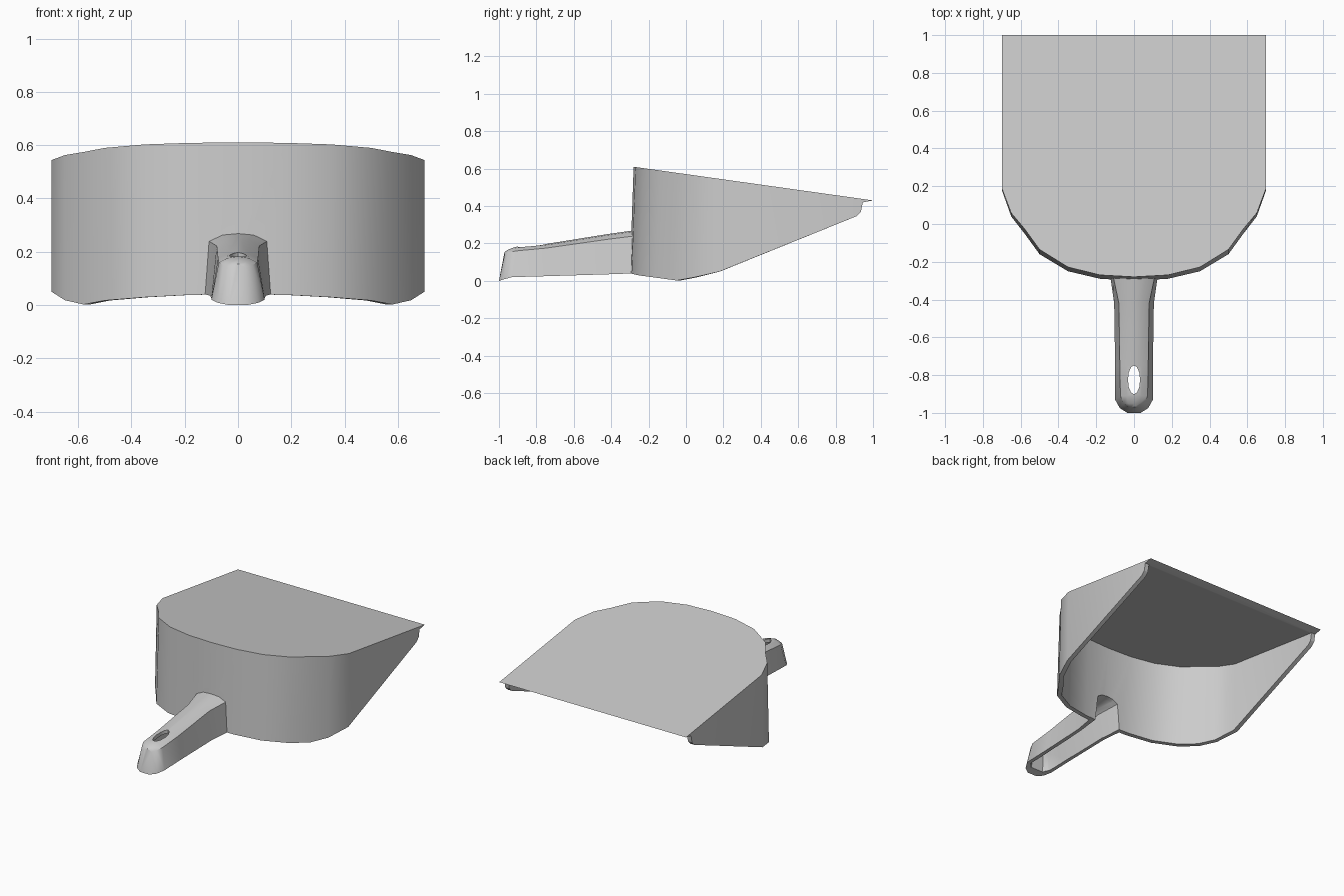
import bpy, bmesh, math
from mathutils import Vector

if "Cube" in bpy.data.objects:
    bpy.data.objects.remove(bpy.data.objects["Cube"])


def make(name, verts, faces):
    me = bpy.data.meshes.new(name)
    bm = bmesh.new()
    vs = [bm.verts.new(v) for v in verts]
    for f in faces:
        bm.faces.new([vs[i] for i in f])
    bmesh.ops.recalc_face_normals(bm, faces=bm.faces)
    bm.to_mesh(me)
    bm.free()
    ob = bpy.data.objects.new(name, me)
    bpy.context.collection.objects.link(ob)
    return ob


def cut(ob, cutter):
    m = ob.modifiers.new("cut", 'BOOLEAN')
    m.operation, m.solver, m.object = 'DIFFERENCE', 'EXACT', cutter
    bpy.context.view_layer.objects.active = ob
    bpy.ops.object.modifier_apply(modifier=m.name)


def smooth(ob, deg):
    bpy.ops.object.select_all(action='DESELECT')
    ob.select_set(True)
    bpy.context.view_layer.objects.active = ob
    bpy.ops.object.shade_smooth_by_angle(angle=math.radians(deg))


def plate_z(y):
    return 0.61 - 0.1406 * (y + 0.28)


# Pan: rim points (x, y, z) of the right half, y shift of the leaning wall
WALL, PLATE = 0.03, 0.018
rim = [(0, -.30, .04, .02), (.18, -.29, .038, .02), (.35, -.25, .029, .022),
       (.50, -.16, .017, .025), (.58, -.05, .002, .025), (.65, .04, .018, .018),
       (.70, .18, .05, .01), (.70, .91, .345, 0), (.70, .935, .37, 0),
       (.70, .945, plate_z(.945) - PLATE, 0)]
full = [(-x, y, z, s) for x, y, z, s in rim[:0:-1]] + rim
n = len(full)
verts = []
for i, (x, y, z, s) in enumerate(full):
    a, b = full[max(i - 1, 0)], full[min(i + 1, n - 1)]
    t = Vector((b[0] - a[0], b[1] - a[1])).normalized()
    ix, iy = x - t.y * WALL, y + t.x * WALL
    iz = plate_z(iy + s) - PLATE
    verts += [(x, y, z), (x, y + s, plate_z(y + s)), (ix, iy + s, iz),
              (ix, iy, min(z, iz - .001))]
faces = []
for i in range(n - 1):
    p, q = 4 * i, 4 * i + 4
    faces += [(p, p + 1, q + 1, q), (p + 2, p + 3, q + 3, q + 2),
              (p + 3, p, q, q + 3)]
L, e = 4 * n, 4 * (n - 1)
verts += [(-.70, 1, plate_z(1)), (.70, 1, plate_z(1))]
faces += [[4 * i + 1 for i in range(n)] + [L + 1, L],
          [4 * i + 2 for i in range(n)],
          (0, 1, L), (e, e + 1, L + 1),
          (0, 3, 2), (e, e + 3, e + 2),
          (0, 2, e + 2, e, L + 1, L)]
pan = make("dustpan_body", verts, faces)


# Handle: lofted sections (y bottom, y top, half width bottom, half width
# shoulder, z bottom, z shoulder, z top)
def loft(name, stations):
    vs, fs = [], []
    for yb, yt, wb, ws, zb, zs, zt in stations:
        half = [(wb, yb, zb), (ws, yt, zs), (ws * .55, yt, zt - .006)]
        vs += half + [(0, yt, zt)] + [(-x, y, z) for x, y, z in half[::-1]]
    for i in range(len(stations) - 1):
        for k in range(7):
            a, b = 7 * i + k, 7 * i + (k + 1) % 7
            fs.append((a, b, b + 7, a + 7))
    fs += [list(range(7)), list(range(len(vs) - 7, len(vs)))]
    return make(name, vs, fs)


stations = [(-.282, -.278, .125, .11, .04, .24, .27),
            (-.42, -.42, .105, .08, .035, .222, .25),
            (-.75, -.75, .10, .075, .025, .175, .197),
            (-.93, -.91, .10, .072, .02, .16, .182),
            (-.975, -.95, .075, .055, .008, .15, .168),
            (-1, -.97, .035, .03, 0, .14, .155)]
handle = loft("handle", stations)

# Hollow underside of the handle, running through the wall into the pan
T = .022
inner = [(yb, yt, wb - T + .012, ws - T, -.06, zs - T, zt - T)
         for yb, yt, wb, ws, zb, zs, zt in stations[:4]]
inner[0] = (-.2,  -.2) + inner[0][2:]
inner.append((-.965, -.935, .055, .035, -.06, .13, .142))
channel = loft("channel_cutter", inner)

# Hanging slot
bpy.ops.mesh.primitive_cylinder_add(vertices=12, radius=1, depth=.3,
                                    location=(0, -.825, .2))
slot = bpy.context.object
slot.name = "slot_cutter"
slot.scale = (.032, .077, 1)
bpy.context.view_layer.update()

cut(pan, channel)
cut(handle, channel)
cut(handle, slot)
for c in (channel, slot):
    bpy.data.objects.remove(c)
smooth(pan, 32)
smooth(handle, 40)
